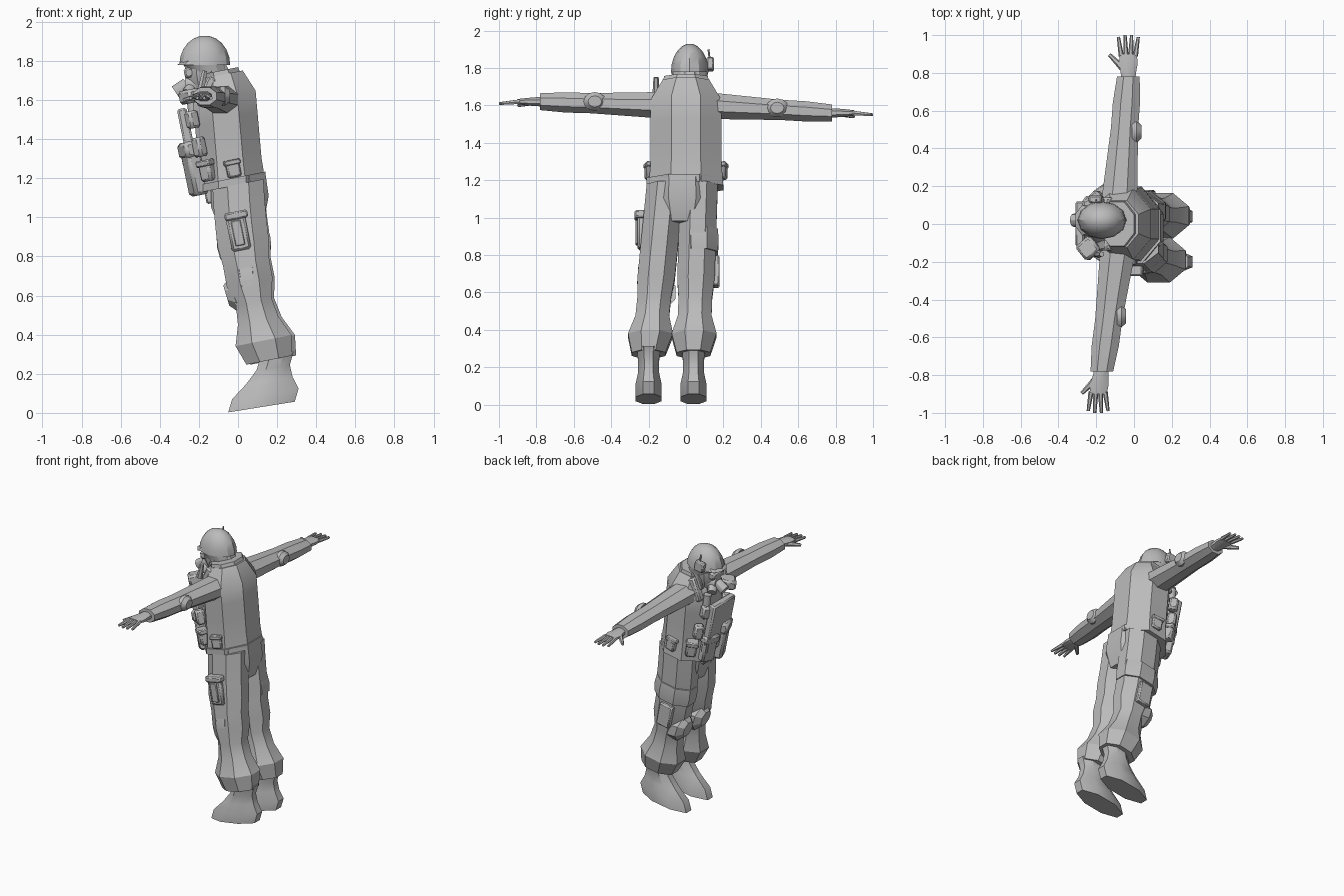
import bpy, bmesh, math
from mathutils import Vector, Euler

default_cube = bpy.data.objects.get("Cube")
if default_cube:
    bpy.data.objects.remove(default_cube)

grey = bpy.data.materials.new("plain_grey")
grey.use_nodes = True
grey.diffuse_color = (.5, .5, .5, 1)
grey.node_tree.nodes["Principled BSDF"].inputs["Base Color"].default_value = grey.diffuse_color

X, Y, Z = Vector((1, 0, 0)), Vector((0, 1, 0)), Vector((0, 0, 1))
LEAN = -.2                    # the body leans forward, towards -x
ACROSS = X - LEAN * Z         # front-to-back direction of the leaning body
SIDES = (("left", -1), ("right", 1))


def polygon(sides, offset=0):
    angles = [math.tau * (i + offset) / sides for i in range(sides)]
    return [(math.cos(a), math.sin(a)) for a in angles]


ROUND, HEXAGON = polygon(12), polygon(6)
# Octagon with flat sides that reach the full width and depth
OCTAGON = [(a / math.cos(math.pi / 8), b / math.cos(math.pi / 8)) for a, b in polygon(8, .5)]


def finish(name, bm, angle=30):
    bmesh.ops.recalc_face_normals(bm, faces=bm.faces)
    mesh = bpy.data.meshes.new(name)
    bm.to_mesh(mesh)
    bm.free()
    mesh.materials.append(grey)
    mesh.shade_smooth()
    mesh.set_sharp_from_angle(angle=math.radians(angle))
    part = bpy.data.objects.new(name, mesh)
    bpy.context.scene.collection.objects.link(part)
    return part


def loft(name, rings, u, v, shape):
    """Skin through rings of (centre, half width along u, half width along v)."""
    bm = bmesh.new()
    loops = [[bm.verts.new(centre + u * a * wide + v * b * deep) for a, b in shape]
             for centre, wide, deep in rings]
    for low, high in zip(loops, loops[1:]):
        for i in range(len(shape)):
            bm.faces.new((low[i - 1], low[i], high[i], high[i - 1]))
    bm.faces.new(loops[0])
    bm.faces.new(loops[-1])
    return finish(name, bm)


def sweep(name, start, end, size, taper, u=ACROSS, v=Y, shape=OCTAGON, bend=0, taper_v=None):
    """Evenly spaced rings from start to end, scaled by taper; bend bows the path along x."""
    start, end = Vector(start), Vector(end)
    rings = []
    for i, (wide, deep) in enumerate(zip(taper, taper_v or taper)):
        t = i / (len(taper) - 1)
        centre = start.lerp(end, t) + X * bend * 4 * t * (1 - t)
        rings.append((centre, size[0] * wide, size[1] * deep))
    return loft(name, rings, u, v, shape)


def tube(name, start, end, radius, tip_scale=1, shape=HEXAGON):
    start, end = Vector(start), Vector(end)
    along = (end - start).normalized()
    u = along.cross(Z if abs(along.z) < .9 else X).normalized()
    return sweep(name, start, end, (radius, radius), (1, tip_scale), u, along.cross(u), shape)


def box(name, centre, size, yaw=0, lean=LEAN):
    bm = bmesh.new()
    bmesh.ops.create_cube(bm, size=1)
    bmesh.ops.scale(bm, vec=size, verts=bm.verts)
    bmesh.ops.bevel(bm, geom=bm.edges[:], offset=min(size) / 5, segments=1, affect='EDGES')
    part = finish(name, bm, angle=40)
    turn = Euler((0, lean, 0)).to_matrix() @ Euler((0, 0, yaw)).to_matrix()
    part.rotation_euler = turn.to_euler()
    part.location = centre
    return turn


def vest_box(name, degrees, height, size, lid=False):
    """Box worn on the vest, turned by degrees from the front towards the right."""
    turn = math.radians(degrees)
    middle = LEAN / 4 - (height - 1.2) / 8
    centre = Vector((middle - math.cos(turn) * .18, math.sin(turn) * .2, height))
    rotation = box(name, centre, size, yaw=-turn)
    if lid:
        top = centre + rotation @ Z * size[2] * .35
        box(name + "_lid", top, (size[0] * 1.2, size[1] * 1.2, size[2] * .3), yaw=-turn)


# Vest, collar and pelvis
sweep("vest", (-.03, 0, 1.16), (-.08, 0, 1.73), (.16, .19), (1.05, 1, 1, 1, 1, .65))
sweep("vest_hem", (-.03, -.01, 1.16), (-.03, -.01, 1.2), (.17, .2), (1, 1))
sweep("collar", (-.07, 0, 1.68), (-.09, 0, 1.75), (.1, .13), (1, .9))
sweep("pelvis", (0, -.02, 1.2), (.02, -.02, .96), (.14, .17), (1, 1.05, .8))

# Trouser legs, boots and knee pads
for side, s in SIDES:
    left = side == "left"
    hip = Vector((0, -.11 if left else .07, 1.17))
    cuff = Vector((.16 if left else .18, -.2 if left else .04, .27))
    sweep("leg_" + side, hip, cuff, (.13, .1), (1, 1, 1, 1, .9, .9, .7, .8, 1.1, .9), bend=-.03,
          taper_v=(1, 1, 1, 1, 1, 1, .9, .9, 1.2, .9))
    ankle = Vector((.2, cuff.y, .3))
    sweep("boot_" + side, ankle - Vector((.08, 0, .27)), ankle, (.17, .07),
          (1, 1, .7, .5, .5), u=X + Z * .16, taper_v=(1, 1, .8, .8, .9))
    knee = Vector((.04, hip.y * .7 + cuff.y * .3, .6))
    sweep("knee_pad_" + side, knee, knee - X * .1, (.09, .08), (1, 1, .6),
          u=(Z - X * .3).normalized(), bend=-.01)
box("thigh_pouch", (0, -.23, .93), (.1, .06, .2))
box("thigh_pouch_lid", (-.01, -.24, 1.01), (.12, .07, .04))
box("thigh_pouch_panel", (0, -.26, .92), (.05, .02, .13))
sweep("knee_cover_left", (.05, -.18, .65), (.03, -.15, .82), (.08, .09), (.9, 1, .8))
sweep("thigh_strap_right", (.04, .07, .81), (.02, .07, .93), (.13, .1), (1, 1.05, 1))
box("leg_pocket_right", (.05, .16, .71), (.1, .04, .16))

# Sleeves, elbow pads and hands
for side, s in SIDES:
    left = side == "left"
    shoulder = Vector((-.08, s * .1, 1.6))
    wrist = Vector((-.17 if left else -.03, s * .78, 1.62 if left else 1.56))
    sweep("sleeve_" + side, shoulder, wrist, (.08, .06), (1.2, 1.1, 1, .9, .9, .75), X, Z)
    elbow = shoulder.lerp(wrist, .57) + X * .04 + Z * .01
    sweep("elbow_pad_" + side, elbow, elbow + X * .05, (.06, .05), (1, 1, .6), Y, Z, ROUND)
    knuckles = wrist + Vector((-.02 if left else 0, s * .12, 0))
    sweep("palm_" + side, wrist - Y * s * .03, knuckles, (.045, .02), (.8, .9, 1.1, 1), X, Z,
          taper_v=(1.3, 1.2, 1, .7))
    for finger, spread in zip(("index", "middle", "ring", "little"), (-1.5, -.5, .5, 1.5)):
        base = knuckles + X * spread * .025 - Y * s * .01
        tip = base + Vector((spread * .01, s * (.115 - abs(spread) * .01), -.01))
        tube(f"{finger}_finger_{side}", base, tip, .014, tip_scale=.6)
    root = wrist.lerp(knuckles, .3) - X * .02
    tube("thumb_" + side, root, root + Vector((-.08, s * .08, -.02)), .02, tip_scale=.5)

# Head and helmet
head = Vector((-.17, .02, 1.78))
sweep("neck", head + Vector((.09, 0, -.12)), head + X * .04, (.065, .06), (1, 1))
sweep("head", head - Z * .15, head, (.1, .08), (.6, .8, 1, 1), u=X)
dome = [math.radians(step * 16) for step in range(6)]
loft("helmet", [(head + Z * math.sin(a) * .15, math.cos(a) * .13, math.cos(a) * .1)
                for a in dome], X, Y, ROUND)
sweep("helmet_neck_guard", head + Vector((.02, 0, -.04)), head, (.11, .1), (.9, 1), u=X, shape=ROUND)
sweep("helmet_brim", head - X * .08, head + Vector((-.06, 0, .02)), (.06, .08), (1, .9), u=X)
box("helmet_light", head + Vector((-.03, .11, .04)), (.07, .04, .07))
tube("antenna", head + Vector((-.03, .11, .04)), head + Vector((-.03, .1, .12)), .005)

# Goggles and breathing mask
box("goggles", head + Vector((-.08, 0, -.04)), (.05, .12, .05))
mouth = head + Vector((-.06, 0, -.1))
tube("mask_body", mouth + X * .03, mouth - X * .04, .055, tip_scale=.8, shape=ROUND)
tube("mask_filter", mouth - X * .03, mouth + Vector((-.09, 0, -.04)), .035, shape=ROUND)
for side, s in SIDES:
    tube("mask_valve_" + side, mouth, mouth + Vector((-.03, s * .06, -.05)), .03, shape=ROUND)
    box("chin_strap_" + side, head + Vector((0, s * .08, -.08)), (.03, .02, .12), lean=.4)

# Webbing on the chest and around the waist
vest_box("chest_panel", 0, 1.38, (.05, .24, .36))
vest_box("radio", -40, 1.62, (.1, .1, .07))
tube("radio_handset", (-.19, -.16, 1.65), (-.17, -.16, 1.75), .02, tip_scale=.7)
for side, s in SIDES:
    box("shoulder_strap_" + side, (-.16, s * .11, 1.64), (.05, .06, .16), lean=.4)
    vest_box("upper_chest_pouch_" + side, s * 35, 1.5, (.06, .06, .09))
    vest_box("lower_chest_pouch_" + side, s * 45, 1.36, (.06, .06, .1))
    vest_box("waist_pouch_" + side, s * 55, 1.24, (.06, .07, .11), lid=True)
    vest_box("hip_pouch_" + side, s * 100, 1.25, (.04, .07, .09), lid=True)
vest_box("canteen_pouch", -20, 1.25, (.08, .11, .28), lid=True)
vest_box("magazine_pouch", 20, 1.23, (.06, .1, .2), lid=True)
tube("torch", (-.23, .1, 1.54), (-.24, .1, 1.62), .025, shape=ROUND)
box("belt_tab", (-.15, -.02, 1.12), (.04, .1, .1))
